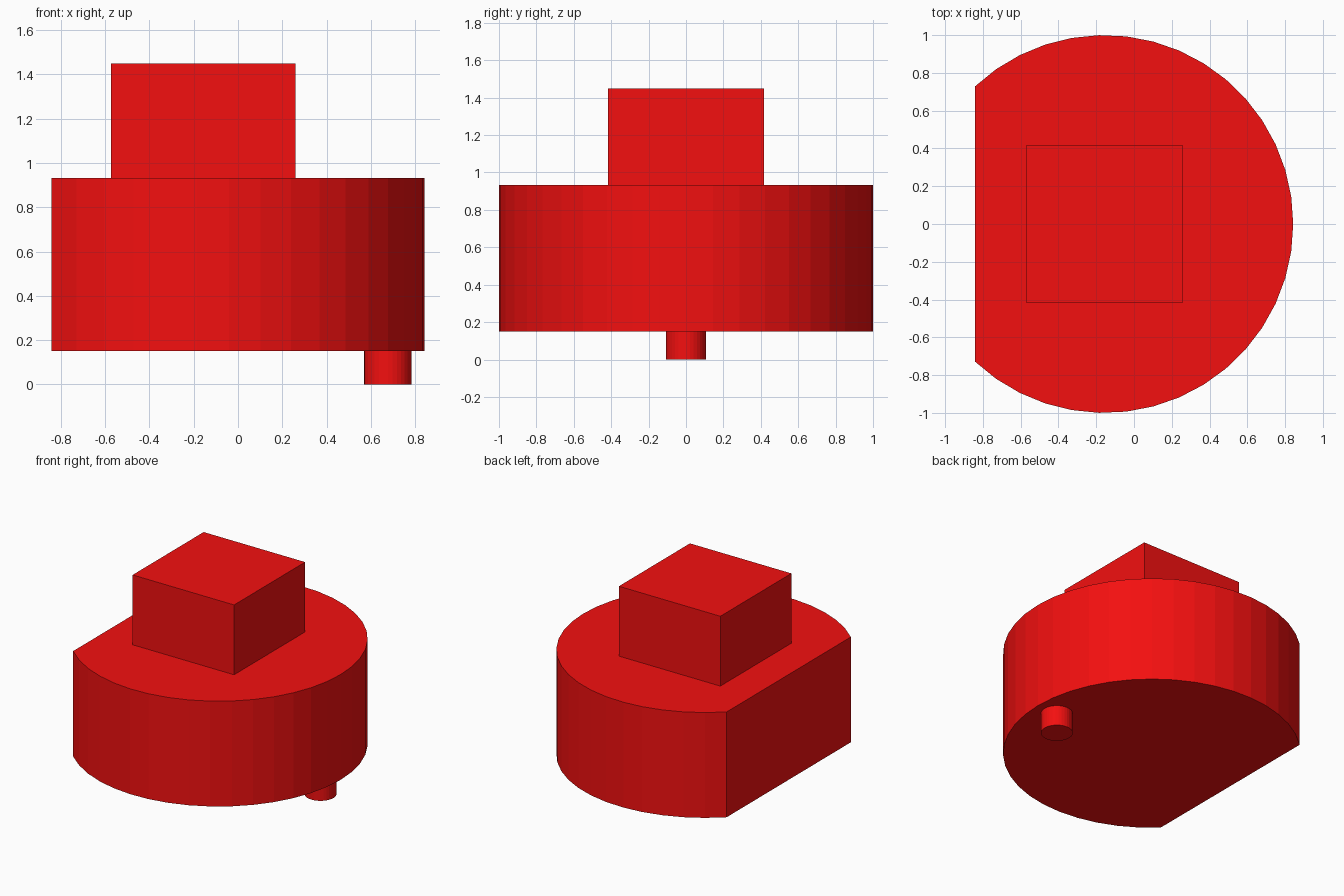
import bpy, bmesh
from math import sin, cos, acos, pi

if "Cube" in bpy.data.objects:
    bpy.data.objects.remove(bpy.data.objects["Cube"])

CX, R, FLAT_X = -0.157, 1.0, -0.843

red = bpy.data.materials.new("red")
red.diffuse_color = (0.9, 0.005, 0.005, 1)
red.use_nodes = True
red.node_tree.nodes["Principled BSDF"].inputs["Base Color"].default_value = red.diffuse_color


def prism(name, outline, z0, z1):
    """Extrude a flat outline from z0 up to z1."""
    bm = bmesh.new()
    face = bm.faces.new([bm.verts.new((x, y, z0)) for x, y in outline])
    top = bmesh.ops.extrude_face_region(bm, geom=[face])["geom"]
    bmesh.ops.translate(bm, vec=(0, 0, z1 - z0),
                        verts=[v for v in top if isinstance(v, bmesh.types.BMVert)])
    bmesh.ops.recalc_face_normals(bm, faces=bm.faces)
    mesh = bpy.data.meshes.new(name)
    bm.to_mesh(mesh)
    bm.free()
    mesh.materials.append(red)
    obj = bpy.data.objects.new(name, mesh)
    bpy.context.collection.objects.link(obj)
    return obj


def arc(cx, r, a0, a1, n):
    return [(cx + r * cos(a0 + (a1 - a0) * i / n), r * sin(a0 + (a1 - a0) * i / n))
            for i in range(n + 1)]


# D-shaped body: disc with a flat on the left side
a = acos((FLAT_X - CX) / R)
prism("body", arc(CX, R, -a, a, 32), 0.151, 0.932)

# Square stem on top, concentric with the disc
h = 0.416
prism("square_stem", [(CX - h, -h), (CX + h, -h), (CX + h, h), (CX - h, h)], 0.932, 1.45)

# Small locating peg underneath
prism("peg", arc(0.677, 0.107, 0, 2 * pi, 32)[:-1], 0.0, 0.151)
